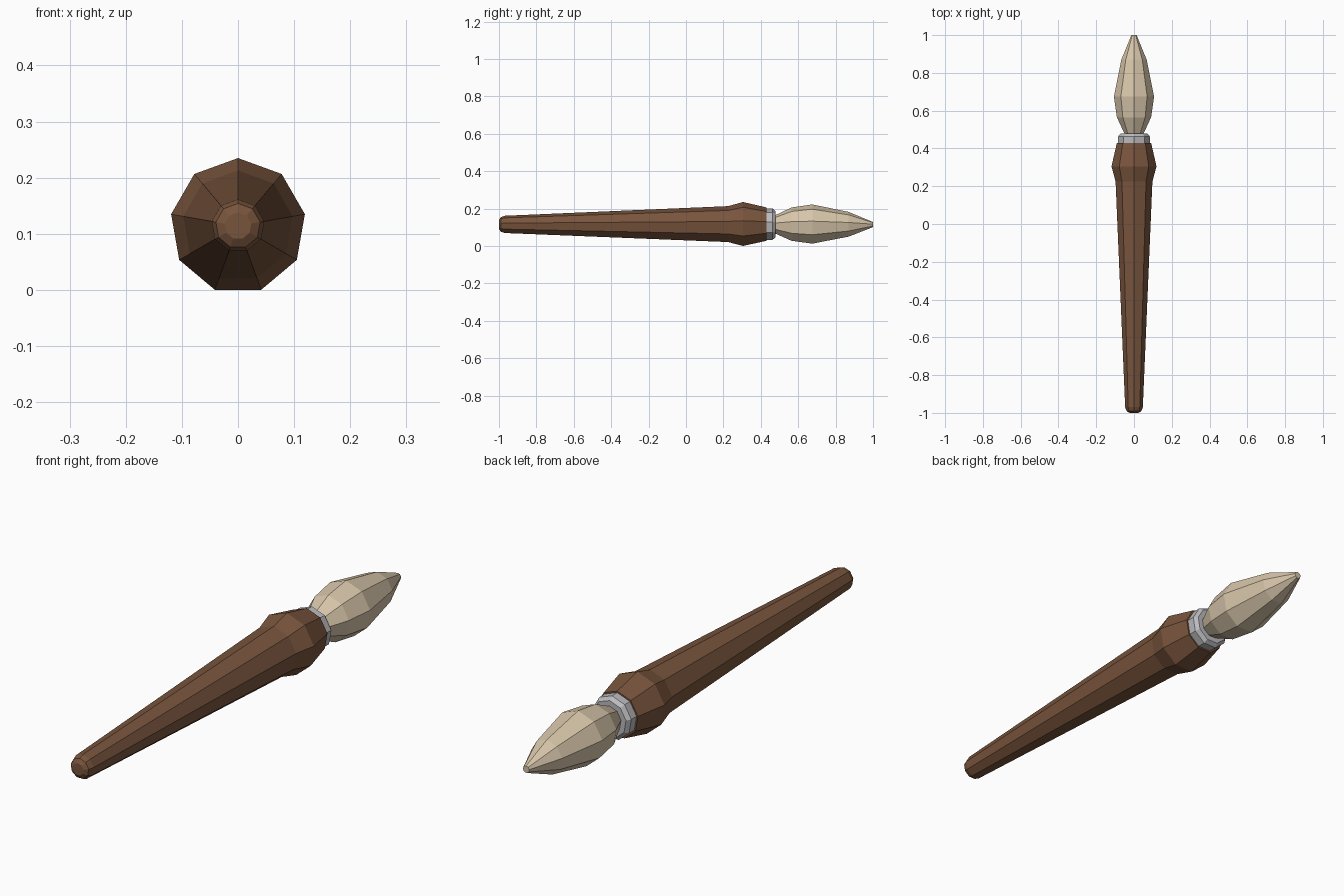
import bpy, bmesh, math

if "Cube" in bpy.data.objects:
    bpy.data.objects.remove(bpy.data.objects["Cube"])

SIDES = 9
AXIS_Z = 0.114


def turned_part(name, profile, color=None):
    """Nine-sided flat-faced solid turned about the y axis; profile = (y, radius)."""
    bm = bmesh.new()
    rings = []
    for y, r in profile:
        rings.append([bm.verts.new((r * math.sin(2 * math.pi * i / SIDES), y,
                                    AXIS_Z + r * math.cos(2 * math.pi * i / SIDES)))
                      for i in range(SIDES)])
    for a, b in zip(rings, rings[1:]):
        for i in range(SIDES):
            j = (i + 1) % SIDES
            bm.faces.new((a[i], a[j], b[j], b[i]))
    bm.faces.new(rings[0])
    bm.faces.new(rings[-1])
    bmesh.ops.recalc_face_normals(bm, faces=bm.faces[:])
    mesh = bpy.data.meshes.new(name)
    bm.to_mesh(mesh)
    bm.free()
    obj = bpy.data.objects.new(name, mesh)
    bpy.context.collection.objects.link(obj)
    if color:
        mat = bpy.data.materials.new(name + "_material")
        mat.diffuse_color = (*color, 1)
        mat.use_nodes = True
        mat.node_tree.nodes["Principled BSDF"].inputs["Base Color"].default_value = mat.diffuse_color
        mesh.materials.append(mat)
    return obj


# Wooden handle with a rounded butt and a swollen shoulder
turned_part("handle", [(-1, 0.024), (-0.99, 0.04), (-0.97, 0.0475), (0.225, 0.099),
                       (0.305, 0.121), (0.43, 0.092)], (0.19, 0.09, 0.046))

# Metal collar
turned_part("ferrule", [(0.42, 0.086), (0.463, 0.086), (0.478, 0.073)], (0.5, 0.5, 0.52))

# Bristle head
turned_part("bristles", [(0.465, 0.045), (0.48, 0.052), (0.565, 0.092), (0.675, 0.108),
                         (0.87, 0.068), (1, 0.014)], (0.68, 0.56, 0.40))
